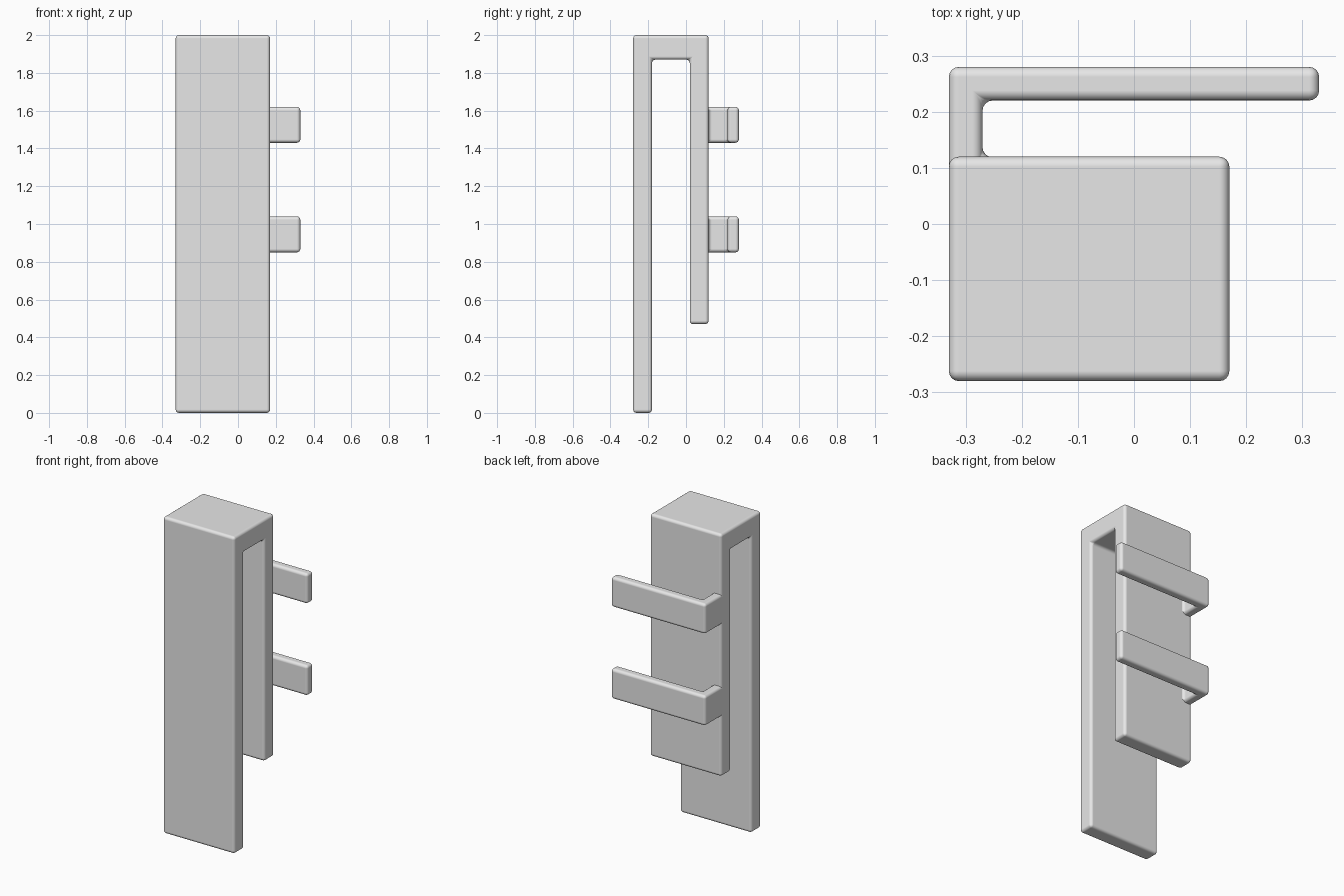
import bpy
import bmesh
from mathutils import Vector

cube = bpy.data.objects.get("Cube")
if cube:
    bpy.data.objects.remove(cube, do_unlink=True)

grey = bpy.data.materials.new("light grey")
grey.use_nodes = True
grey.diffuse_color = (0.8, 0.8, 0.8, 1)
grey.node_tree.nodes["Principled BSDF"].inputs["Base Color"].default_value = (0.8, 0.8, 0.8, 1)


def rounded_extrusion(name, points, extrude):
    """Extrude a closed 3D profile and round every edge."""
    bm = bmesh.new()
    face = bm.faces.new([bm.verts.new(p) for p in points])
    new = bmesh.ops.extrude_face_region(bm, geom=[face])["geom"]
    bmesh.ops.translate(bm, vec=Vector(extrude),
                        verts=[v for v in new if isinstance(v, bmesh.types.BMVert)])
    bmesh.ops.recalc_face_normals(bm, faces=bm.faces)
    mesh = bpy.data.meshes.new(name)
    bm.to_mesh(mesh)
    bm.free()
    mesh.materials.append(grey)
    obj = bpy.data.objects.new(name, mesh)
    bpy.context.collection.objects.link(obj)
    bpy.ops.object.select_all(action='DESELECT')
    obj.select_set(True)
    bpy.context.view_layer.objects.active = obj
    bevel = obj.modifiers.new("rounded edges", 'BEVEL')
    bevel.width = 0.018
    bevel.segments = 4
    bevel.limit_method = 'ANGLE'
    bevel.harden_normals = True
    bpy.ops.object.shade_smooth()
    return obj


LEFT, RIGHT = -0.33, 0.17

# Over-the-edge hanger: long front plate, top bridge, short back plate
hanger = [(-0.28, 0), (-0.28, 2), (0.12, 2), (0.12, 0.47),
          (0.02, 0.47), (0.02, 1.87), (-0.18, 1.87), (-0.18, 0)]
rounded_extrusion("hanger", [(LEFT, y, z) for y, z in hanger], (RIGHT - LEFT, 0, 0))

# Two side-opening hooks, each with a foot sunk into the back plate
hook = [(LEFT, 0.07), (LEFT, 0.28), (0.33, 0.28), (0.33, 0.22),
        (-0.27, 0.22), (-0.27, 0.119), (-0.22, 0.119), (-0.22, 0.07)]
for name, bottom in (("lower_hook", 0.85), ("upper_hook", 1.43)):
    rounded_extrusion(name, [(x, y, bottom) for x, y in hook], (0, 0, 0.19))
